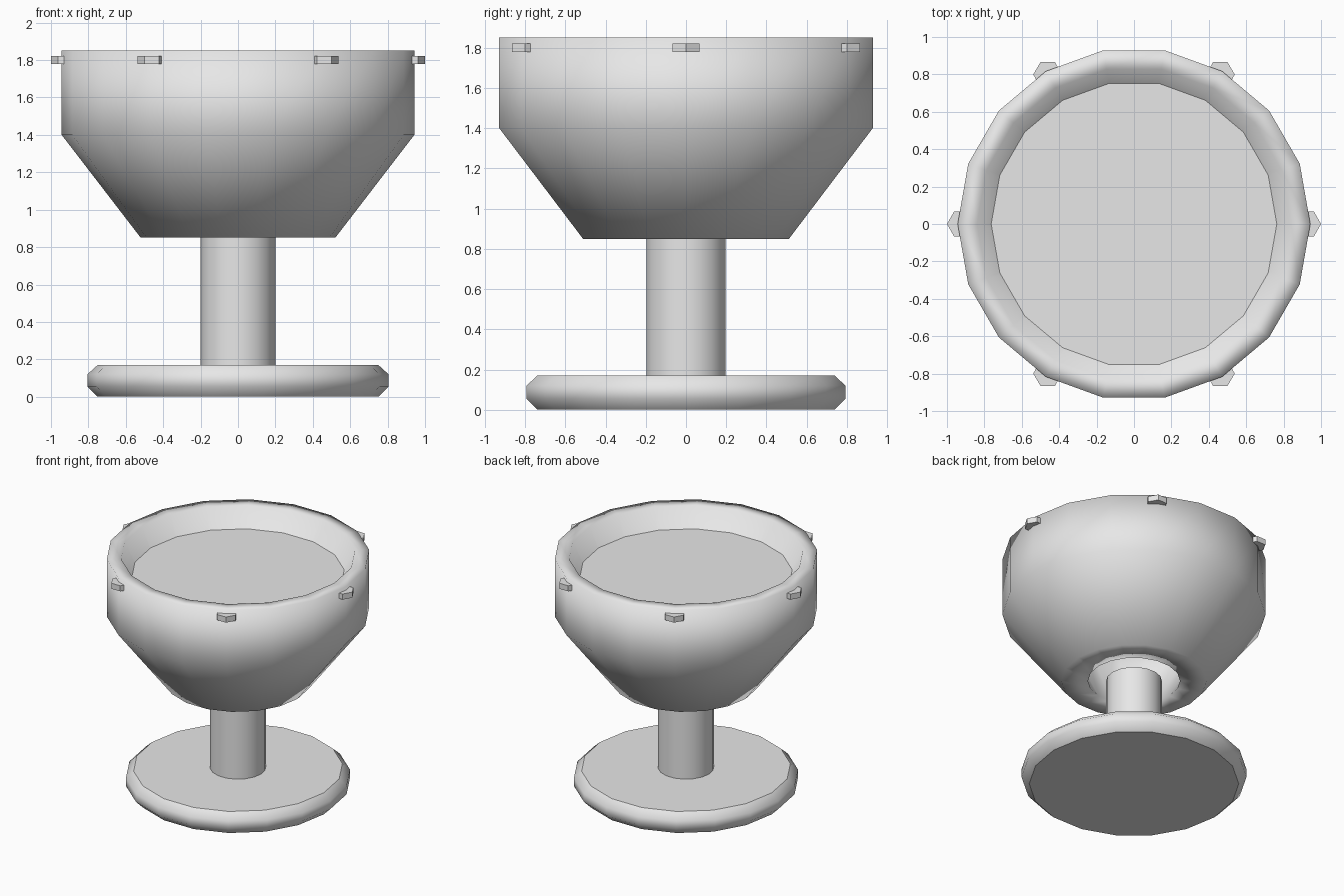
import bpy, bmesh, math

if "Cube" in bpy.data.objects:
    bpy.data.objects.remove(bpy.data.objects["Cube"])

SIDES = 18

gray = bpy.data.materials.new("plain gray")
gray.diffuse_color = (0.8, 0.8, 0.8, 1)
gray.use_nodes = True
gray.node_tree.nodes["Principled BSDF"].inputs["Base Color"].default_value = gray.diffuse_color


def lathe(name, profile, closed=False, sides=SIDES, center=(0, 0), smooth=None):
    """Spin (radius, z) points about a vertical axis; open profiles get end caps."""
    bm = bmesh.new()
    rings = []
    for r, z in profile:
        rings.append([bm.verts.new((center[0] + r * math.cos(2 * math.pi * i / sides),
                                    center[1] + r * math.sin(2 * math.pi * i / sides), z))
                      for i in range(sides)])
    pairs = list(zip(rings, rings[1:]))
    if closed:
        pairs.append((rings[-1], rings[0]))
    else:
        bm.faces.new(rings[0])
        bm.faces.new(rings[-1])
    for a, b in pairs:
        for i in range(sides):
            j = (i + 1) % sides
            bm.faces.new((a[i], a[j], b[j], b[i]))
    bmesh.ops.recalc_face_normals(bm, faces=bm.faces[:])
    mesh = bpy.data.meshes.new(name)
    bm.to_mesh(mesh)
    bm.free()
    mesh.materials.append(gray)
    obj = bpy.data.objects.new(name, mesh)
    bpy.context.collection.objects.link(obj)
    if smooth:
        bpy.ops.object.select_all(action='DESELECT')
        obj.select_set(True)
        bpy.context.view_layer.objects.active = obj
        bpy.ops.object.shade_smooth_by_angle(angle=math.radians(smooth))
    return obj


# Foot with bevelled rim: flat caps, rounded side
foot = lathe("foot", [(0.75, 0), (0.805, 0.055), (0.805, 0.12), (0.75, 0.17)], smooth=60)
for face in foot.data.polygons:
    if len(face.vertices) == SIDES:
        face.use_smooth = False

# Stem
lathe("stem", [(0.2, 0.16), (0.2, 0.85)], smooth=40)

# Thick bowl wall with an open bottom, shaded smooth all over
lathe("bowl", [(0.52, 0.85), (0.943, 1.4), (0.943, 1.85),
               (0.84, 1.85), (0.33, 0.85)], closed=True, smooth=180)

# Flat filling inside the bowl
lathe("filling", [(0.755, 1.68), (0.765, 1.70)])

# Six hexagonal studs around the rim
for k in range(6):
    a = math.radians(60 * k)
    lathe("rim_stud", [(0.077, 1.778), (0.077, 1.822)], sides=6,
          center=(0.923 * math.cos(a), 0.923 * math.sin(a)))
